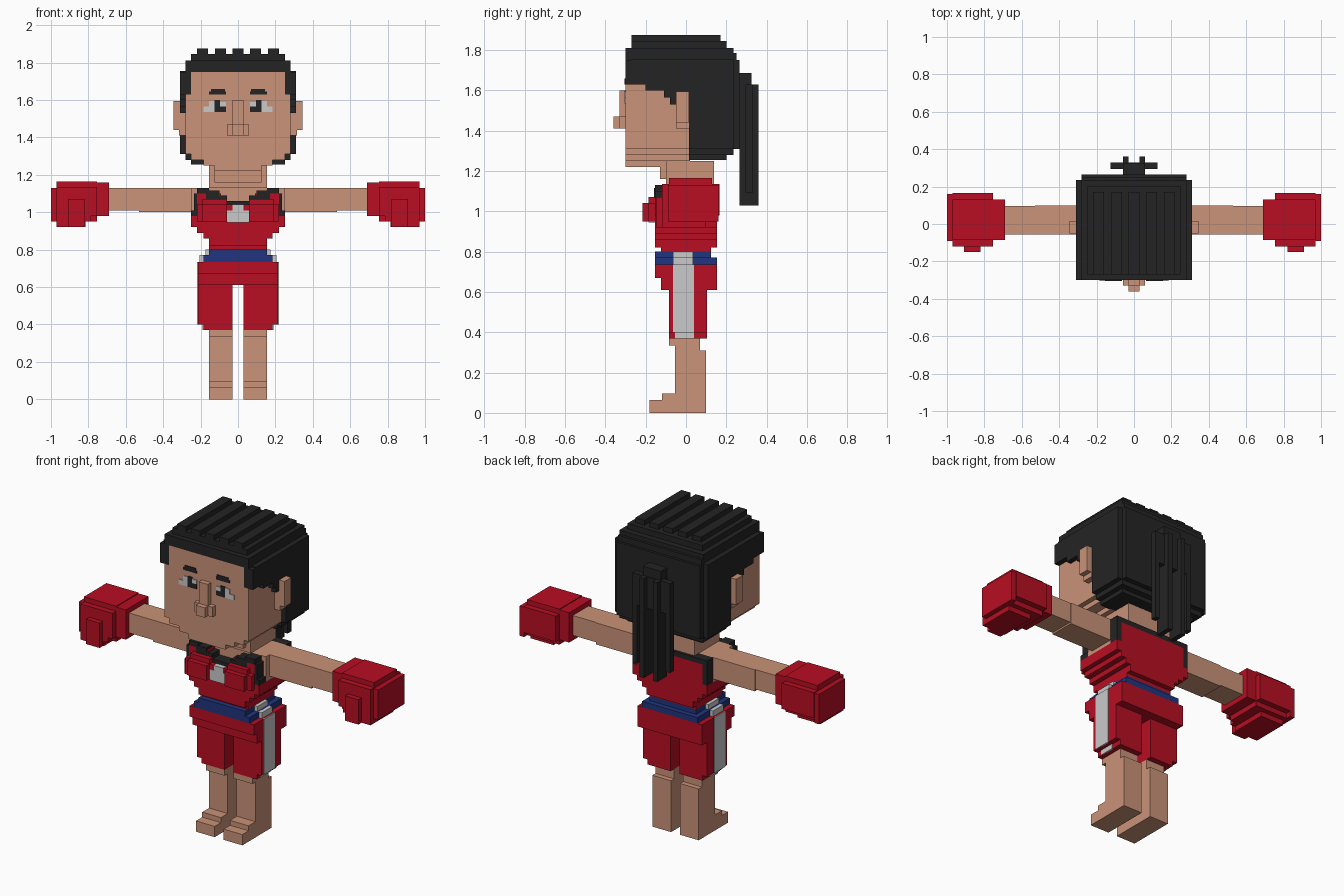
import bpy, bmesh


def colour(name, r, g, b):
    """Flat material from 0-255 screen values, stored as linear."""
    m = bpy.data.materials.new(name)
    m.diffuse_color = [((c / 255 + 0.055) / 1.055) ** 2.4 for c in (r, g, b)] + [1]
    return m


SKIN = colour("skin", 202, 147, 120)
RED = colour("red", 184, 14, 34)
BLACK = colour("black", 36, 36, 36)
BLUE = colour("blue", 33, 53, 126)
WHITE = colour("light_grey", 202, 202, 202)


def part(name, mat, *boxes, mirror=False):
    """Object made of boxes (x0, x1, y0, y1, z0, z1), optionally mirrored in x."""
    bm = bmesh.new()
    for x0, x1, y0, y1, z0, z1 in boxes:
        for a, b in ((x0, x1), (-x1, -x0)) if mirror else ((x0, x1),):
            geo = bmesh.ops.create_cube(bm, size=1)
            for v in geo["verts"]:
                v.co.x = a if v.co.x < 0 else b
                v.co.y = y0 if v.co.y < 0 else y1
                v.co.z = z0 if v.co.z < 0 else z1
    me = bpy.data.meshes.new(name)
    bm.to_mesh(me)
    bm.free()
    me.materials.append(mat)
    ob = bpy.data.objects.new(name, me)
    bpy.context.collection.objects.link(ob)
    return ob


def mid(w, *rest):
    """Box centred on x = 0 with half width w."""
    return (-w, w, *rest)


# Legs and feet
part("legs", SKIN,
     (0.03, 0.155, -0.055, 0.10, 0, 0.31),
     (0.03, 0.155, -0.055, 0.07, 0.31, 0.37),
     (0.03, 0.155, -0.085, -0.055, 0.335, 0.37),
     (0.03, 0.155, -0.18, -0.055, 0, 0.065),
     (0.03, 0.155, -0.12, -0.055, 0.065, 0.095), mirror=True)

# Shorts with side stripes and waistband
part("shorts_legs", RED,
     (0.03, 0.215, -0.085, 0.105, 0.40, 0.62),
     (0.03, 0.185, -0.085, 0.105, 0.37, 0.40), mirror=True)
part("shorts_hips", RED,
     mid(0.215, -0.155, 0.155, 0.67, 0.735),
     mid(0.215, -0.125, 0.155, 0.61, 0.67))
part("waistband", BLUE,
     mid(0.185, -0.155, 0.155, 0.735, 0.77),
     mid(0.155, -0.155, 0.125, 0.77, 0.80))
part("side_stripes", WHITE,
     (0.21, 0.219, -0.065, 0.04, 0.40, 0.735),
     (0.18, 0.189, -0.055, 0.04, 0.37, 0.40),
     (0.18, 0.205, -0.065, 0.035, 0.735, 0.77),
     (0.15, 0.175, -0.065, 0.035, 0.77, 0.80), mirror=True)

# Torso: red top over a skin core
part("torso_top", RED,
     mid(0.155, -0.125, 0.125, 0.80, 0.82),
     mid(0.155, -0.155, 0.155, 0.82, 0.86),
     mid(0.185, -0.155, 0.155, 0.86, 0.89),
     mid(0.22, -0.155, 0.155, 0.89, 0.92),
     mid(0.25, -0.155, 0.155, 0.92, 0.98),
     mid(0.22, -0.155, -0.09, 0.98, 1.04),
     mid(0.22, 0.10, 0.155, 0.98, 1.10))
part("front_straps", RED, (0.09, 0.22, -0.155, -0.09, 1.04, 1.10), mirror=True)
part("bust", RED,
     (0.03, 0.22, -0.185, -0.155, 0.95, 1.04),
     (0.06, 0.19, -0.185, -0.155, 1.04, 1.07),
     (0.06, 0.19, -0.215, -0.185, 0.95, 1.04), mirror=True)
part("chest_panel", WHITE,
     mid(0.06, -0.187, -0.15, 0.945, 1.01),
     mid(0.03, -0.187, -0.15, 1.01, 1.04))
part("top_trim", BLACK,
     (0.22, 0.25, -0.155, -0.09, 0.98, 1.01),
     (0.22, 0.235, -0.155, -0.09, 1.01, 1.10),
     (0.22, 0.25, 0.10, 0.155, 0.98, 1.13),
     (0.155, 0.22, -0.155, -0.09, 1.10, 1.13),
     (0.10, 0.17, -0.158, -0.09, 1.07, 1.115),
     (0.06, 0.12, -0.158, -0.09, 1.04, 1.09),
     (0, 0.06, -0.158, -0.09, 1.04, 1.06),
     (0, 0.22, 0.10, 0.155, 1.10, 1.13), mirror=True)
part("shoulders", SKIN,
     mid(0.25, -0.09, 0.10, 0.98, 1.13))
part("neck", SKIN,
     mid(0.155, -0.10, 0.14, 1.13, 1.25),
     mid(0.125, -0.13, 0.14, 1.16, 1.25))

# Arms and boxing gloves
part("arms", SKIN,
     (0.25, 0.53, -0.055, 0.10, 1.0, 1.13),
     (0.53, 0.70, -0.055, 0.095, 1.01, 1.13), mirror=True)
part("gloves", RED,
     (0.69, 0.755, -0.085, 0.13, 0.98, 1.16),
     (0.755, 0.97, -0.085, 0.13, 0.95, 1.165),
     (0.755, 0.97, -0.12, 0.165, 0.98, 1.135),
     (0.785, 0.97, -0.12, 0.13, 0.95, 0.98),
     (0.815, 0.97, -0.12, 0.10, 0.92, 0.95),
     (0.97, 1.0, -0.09, 0.16, 0.95, 1.13),
     (0.82, 0.91, -0.15, -0.12, 0.92, 1.07), mirror=True)

# Head
part("head", SKIN,
     mid(0.25, -0.30, 0.02, 1.31, 1.75),
     mid(0.28, -0.30, 0.02, 1.31, 1.63),
     mid(0.25, -0.30, 0.02, 1.28, 1.31),
     mid(0.185, -0.30, 0.02, 1.25, 1.28),
     mid(0.125, -0.30, 0.02, 1.22, 1.25))
part("ears", SKIN,
     (0.28, 0.345, -0.05, 0.015, 1.44, 1.595),
     (0.28, 0.315, -0.05, 0.015, 1.41, 1.44), mirror=True)
part("nose", SKIN,
     mid(0.03, -0.33, -0.30, 1.41, 1.60),
     mid(0.06, -0.33, -0.30, 1.41, 1.47),
     mid(0.03, -0.36, -0.33, 1.41, 1.47))

# Thin eye plates
part("eyebrows", BLACK,
     (0.065, 0.155, -0.304, -0.299, 1.63, 1.645),
     (0.07, 0.145, -0.304, -0.299, 1.645, 1.66), mirror=True)
part("eye_whites", WHITE,
     (0.125, 0.185, -0.304, -0.299, 1.535, 1.565),
     (0.125, 0.155, -0.304, -0.299, 1.565, 1.595),
     (0.065, 0.095, -0.304, -0.299, 1.565, 1.59), mirror=True)
part("pupils", BLACK,
     (0.095, 0.125, -0.304, -0.299, 1.535, 1.60),
     (0.065, 0.095, -0.304, -0.299, 1.535, 1.565), mirror=True)

# Hair: stepped cap, side locks and back
part("hair_cap", BLACK,
     mid(0.31, -0.27, 0.235, 1.72, 1.755),
     mid(0.28, -0.30, 0.25, 1.75, 1.785),
     mid(0.28, -0.30, 0.235, 1.78, 1.81),
     mid(0.25, -0.27, 0.20, 1.81, 1.845))
part("hair_ridges", BLACK,
     *[(x - 0.03, x + 0.03, -0.27, 0.17, 1.845, 1.875)
       for x in (-0.19, -0.094, 0, 0.094, 0.19)])
part("hair_sides", BLACK,
     (0.25, 0.31, -0.30, 0.02, 1.63, 1.75),
     (0.28, 0.31, -0.20, 0.02, 1.60, 1.63),
     (0.28, 0.31, -0.11, 0.02, 1.565, 1.60),
     (0.28, 0.31, -0.08, -0.05, 1.53, 1.565), mirror=True)
part("hair_back", BLACK,
     mid(0.31, 0.015, 0.235, 1.31, 1.75),
     mid(0.28, 0.015, 0.265, 1.31, 1.75),
     mid(0.28, 0.015, 0.235, 1.28, 1.31),
     mid(0.25, 0.015, 0.20, 1.255, 1.28))

# Ponytail with hanging strands
part("ponytail", BLACK,
     mid(0.06, 0.23, 0.325, 1.60, 1.685),
     mid(0.125, 0.295, 0.33, 1.44, 1.63))
part("ponytail_strands", BLACK,
     (0.095, 0.125, 0.295, 0.33, 1.09, 1.63),
     (0.03, 0.06, 0.265, 0.36, 1.03, 1.63), mirror=True)
